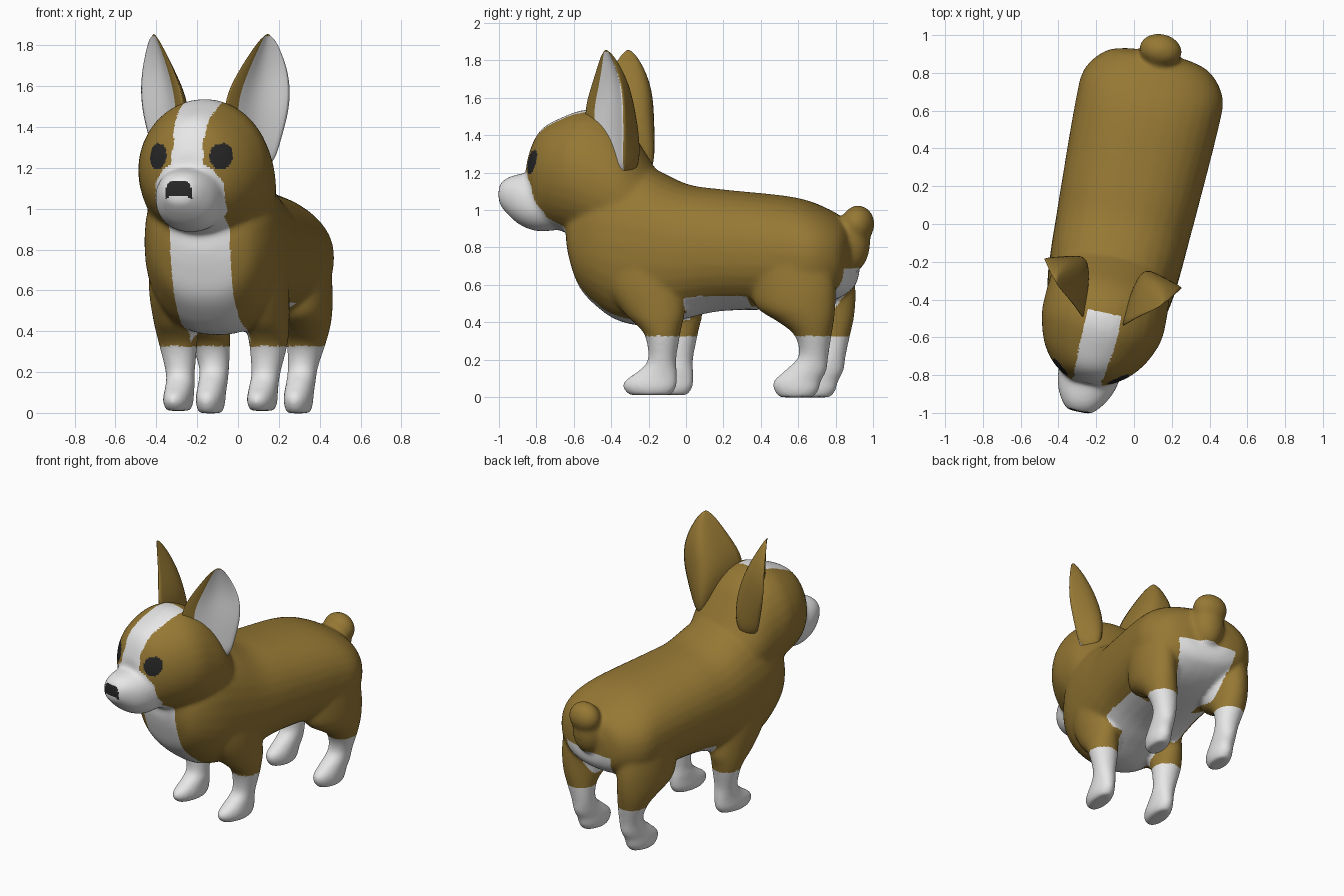
import bpy, bmesh, math
from mathutils import Vector, Matrix

if "Cube" in bpy.data.objects:
    bpy.data.objects.remove(bpy.data.objects["Cube"])

TURN = 0.21                      # the dog stands slightly turned
PLACE = Matrix.Translation((-0.055, 0, 0)) @ Matrix.Rotation(-TURN, 4, 'Z')


def material(name, rgb):
    m = bpy.data.materials.new(name)
    m.diffuse_color = (*rgb, 1)
    m.use_nodes = True
    m.node_tree.nodes["Principled BSDF"].inputs["Base Color"].default_value = m.diffuse_color
    return m


MATS = [material("tan_fur", (0.305, 0.188, 0.034)),
        material("white_fur", (0.8, 0.8, 0.8)),
        material("black", (0.02, 0.02, 0.02))]


def finish(bm, name):
    bmesh.ops.recalc_face_normals(bm, faces=bm.faces)
    me = bpy.data.meshes.new(name)
    bm.to_mesh(me)
    bm.free()
    for m in MATS:
        me.materials.append(m)
    ob = bpy.data.objects.new(name, me)
    bpy.context.collection.objects.link(ob)
    return ob


def skin(bm, rings):
    """Join a list of point rings into a closed tube."""
    vs = [[bm.verts.new(p) for p in r] for r in rings]
    n = len(vs[0])
    for a, b in zip(vs, vs[1:]):
        for i in range(n):
            bm.faces.new((a[i], a[(i + 1) % n], b[(i + 1) % n], b[i]))
    bm.faces.new(vs[0][::-1])
    bm.faces.new(vs[-1])
    return vs


def resample(rows, steps=5):
    """Smooth interpolation between profile rows."""
    rows = [Vector(r) for r in rows]
    out = []
    for i in range(len(rows) - 1):
        p0, p1, p2 = rows[max(i - 1, 0)], rows[i], rows[i + 1]
        p3 = rows[min(i + 2, len(rows) - 1)]
        for k in range(steps):
            t = k / steps
            out.append(0.5 * (2 * p1 + (p2 - p0) * t + (2 * p0 - 5 * p1 + 4 * p2 - p3) * t * t
                              + (3 * p1 - p0 - 3 * p2 + p3) * t ** 3))
    return out + [rows[-1]]


ANG = [2 * math.pi * i / 32 for i in range(32)]


def sq(v, e):
    return math.copysign(abs(v) ** e, v)


def long_part(bm, rows, e=1.0):
    """Rows: y, top, bottom, half width."""
    skin(bm, [[(w * sq(math.cos(a), e), y, (t + b) / 2 + (t - b) / 2 * sq(math.sin(a), e)) for a in ANG]
              for y, t, b, w in resample(rows)])


def leg(bm, rows, side):
    """Rows: z, x, y, x radius, y radius."""
    skin(bm, [[(side * x + rx * math.cos(a), y + ry * math.sin(a), z) for a in ANG]
              for z, x, y, rx, ry in resample(rows)])


def ball(bm, c, r):
    bmesh.ops.create_uvsphere(bm, u_segments=24, v_segments=16, radius=1,
                              matrix=Matrix.Translation(c) @ Matrix.Diagonal((*r, 1)))


bm = bmesh.new()
# torso from rump to chest
long_part(bm, [(0.92, .84, .62, .15), (0.88, .93, .56, .28), (0.76, 1.01, .50, .375), (0.58, 1.07, .47, .385),
               (0.2, 1.11, .46, .37), (0, 1.14, .42, .36), (-.2, 1.23, .38, .35), (-.36, 1.26, .405, .335),
               (-.47, 1.22, .475, .305), (-.56, 1.1, .57, .255), (-.61, 1.02, .70, .19),
               (-.635, .96, .8, .11)], 0.88)
# neck and skull
long_part(bm, [(-.14, 1.16, .8, .24), (-.24, 1.32, .75, .29), (-.33, 1.45, .75, .318), (-.44, 1.525, .77, .328),
               (-.56, 1.535, .84, .325), (-.69, 1.49, .89, .28), (-.78, 1.44, .93, .215),
               (-.83, 1.37, 1.0, .15), (-.865, 1.27, 1.06, .085)])
# muzzle
long_part(bm, [(-.66, 1.2, .9, .15), (-.8, 1.21, .885, .165), (-.9, 1.195, .915, .147),
               (-.975, 1.175, .975, .107), (-1.022, 1.14, 1.03, .065)], 0.9)
# stub tail
ball(bm, (0, .94, .925), (.115, .088, .1))
ball(bm, (0, .905, .83), (.11, .10, .165))
# legs
for s in (-1, 1):
    leg(bm, [(.8, .235, -.2, .10, .2), (.6, .238, -.18, .105, .2), (.45, .23, -.125, .105, .165),
             (.38, .228, -.095, .1, .12), (.32, .225, -.08, .092, .092),
             (.2, .215, -.085, .072, .076), (.14, .21, -.11, .07, .105), (.09, .21, -.145, .07, .142),
             (.05, .21, -.155, .07, .147), (.01, .21, -.15, .055, .115)], s)
    leg(bm, [(.8, .25, .62, .125, .22), (.6, .255, .64, .13, .23), (.48, .255, .655, .125, .215),
             (.40, .248, .71, .11, .15), (.33, .238, .745, .094, .1),
             (.22, .222, .745, .074, .08), (.14, .22, .70, .07, .115), (.085, .22, .655, .07, .13),
             (.04, .22, .65, .068, .125), (-.002, .22, .65, .055, .095)], s)
body = finish(bm, "body")

# fuse the parts into one soft skin
mod = body.modifiers.new("fuse", 'REMESH')
mod.mode, mod.voxel_size = 'VOXEL', 0.011
mod = body.modifiers.new("soften", 'SMOOTH')
mod.factor, mod.iterations = 0.5, 24
dg = bpy.context.evaluated_depsgraph_get()
me = bpy.data.meshes.new_from_object(body.evaluated_get(dg))
body.modifiers.clear()
body.data = me
me.materials.clear()
for m in MATS:
    me.materials.append(m)


def coat(c, n):
    """Coat colour: 0 tan, 1 white, 2 black."""
    x, y, z = abs(c.x), c.y, c.z
    if y < -.6 and z > 1.15 and math.hypot((x - .158) / .05, (z - 1.257) / .064) < 1:
        return 2                                                    # eyes
    if y < -.9 and n.y < 0 and x < .064 - .3 * max(0, z - 1.1) and 1.065 - 4 * x * x < z < 1.135 - 3 * x * x:
        return 2                                                    # nose
    if z < .328:
        return 1                                                    # socks
    if y < -.48 and z > 1.18 and x < .072 + .11 * abs(z - 1.32):
        return 1                                                    # blaze
    if .85 < z < 1.21 and y < -.735 - .5 * (z - .97) and x < .172:
        return 1                                                    # muzzle
    if y < -.25 and z < 1.0 and x < .152:
        return 1                                                    # chest
    if -.3 < y < .5 and z < .54 and n.z < -.3 and (x < .15 or x < .27 and .04 < y < .39):
        return 1                                                    # belly
    if y > .45 and z < .69 and x < .11 + .25 * (z - .3) and n.y > -.5:
        return 1                                                    # seat
    return 0


for p in me.polygons:
    p.material_index = coat(p.center, p.normal)
    p.use_smooth = True
for v in me.vertices:                                               # muzzle points a little aside
    v.co.x += .06 * min(0, v.co.y + .6)
body.matrix_world = PLACE

# ears: each level is front edge, outer edge, back, hollow depth
LEVELS = [(1.16, (.19, -.40), (.285, -.29), (.16, -.18), .0),
          (1.32, (.13, -.48), (.33, -.275), (.11, -.14), .02),
          (1.5, (.085, -.555), (.385, -.262), (.11, -.175), .05),
          (1.66, (.15, -.49), (.378, -.27), (.19, -.215), .05),
          (1.79, (.225, -.43), (.335, -.322), (.265, -.285), .025),
          (1.86, (.275, -.395), (.302, -.368), (.288, -.36), .004)]
for s, name in ((1, "right_ear"), (-1, "left_ear")):
    bm = bmesh.new()
    rings = []
    for z, a, b, c, dent in LEVELS:
        a, b, c = Vector(a), Vector(b), Vector(c)
        pts = [a, a.lerp(b, .2), a.lerp(b, .55) + Vector((-.73, .68)) * dent, b, c]
        rings.append([(s * p.x, p.y, z) for p in pts])
    vs = skin(bm, rings)
    crease = bm.edges.layers.float.new("crease_edge")
    for lo, hi in zip(vs, vs[1:]):
        for i in (0, 3):
            bm.edges.get((lo[i], hi[i]))[crease] = 0.7
        for i in (1, 2):                                            # white inner ear
            for f in lo[i].link_faces:
                if all(v in f.verts for v in (lo[i], lo[i + 1], hi[i])):
                    f.material_index = 1
    for f in bm.faces:
        f.smooth = True
    ear = finish(bm, name)
    ear.modifiers.new("round", 'SUBSURF').levels = 3
    ear.modifiers["round"].render_levels = 3
    ear.matrix_world = PLACE
